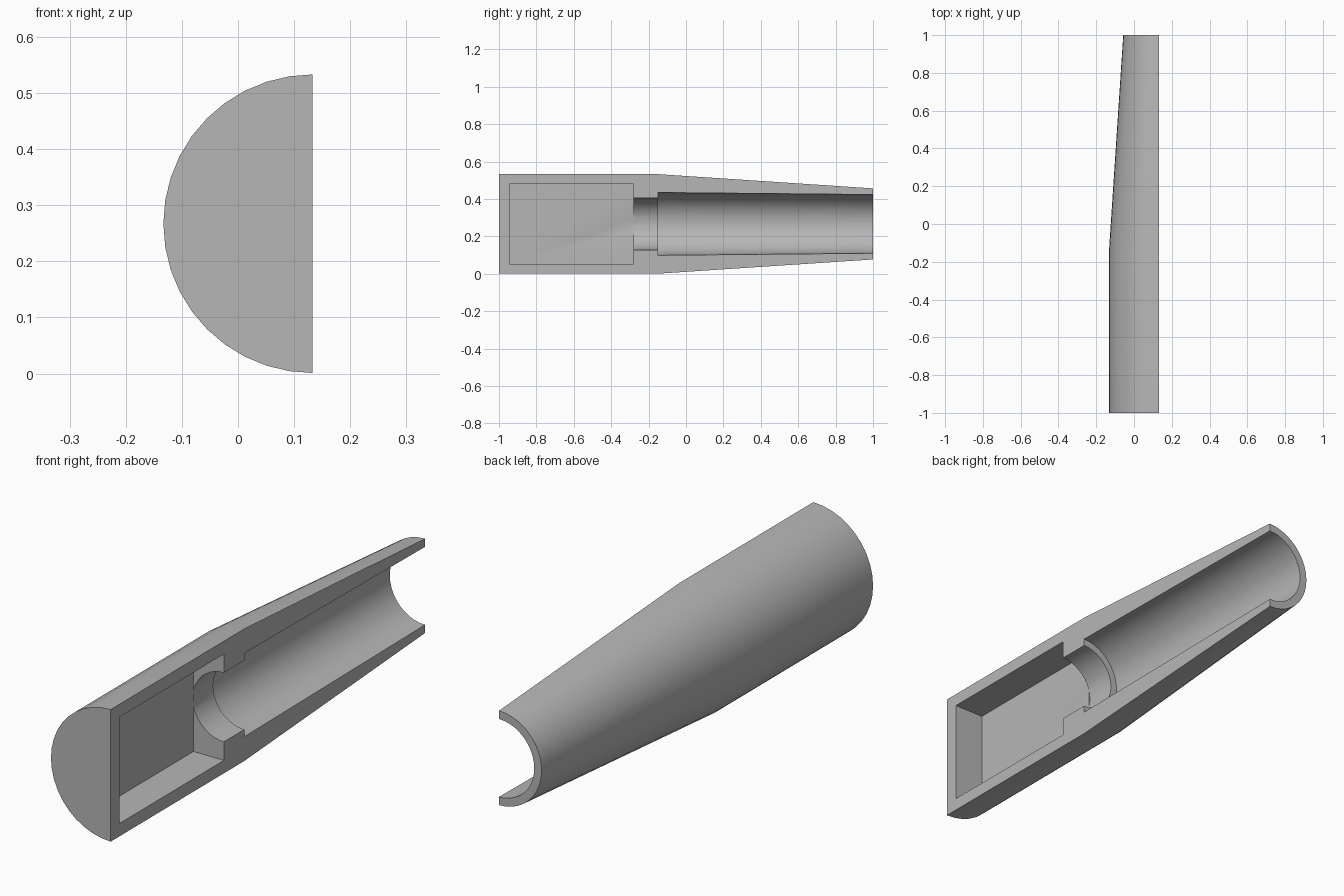
import bpy, bmesh
from math import sin, cos, pi, radians
from mathutils import Vector

cube = bpy.data.objects.get("Cube")
if cube:
    bpy.data.objects.remove(cube)

AXIS_X, AXIS_Z = 0.133, 0.267   # the centre line runs along y in the cut plane

grey = bpy.data.materials.new("plain_grey")
grey.use_nodes = True
color = (0.47, 0.47, 0.47, 1)
grey.diffuse_color = color
grey.node_tree.nodes["Principled BSDF"].inputs["Base Color"].default_value = color


def lathe(name, profile, sweep, steps):
    """Closed solid swept about the centre line from (y, radius) pairs."""
    bm = bmesh.new()
    full = sweep > 1.5 * pi
    count = steps if full else steps + 1
    rings = []
    for y, r in profile:
        angles = [sweep * i / steps for i in range(count)]
        rings.append([bm.verts.new((AXIS_X - r * sin(a), y, AXIS_Z + r * cos(a)))
                      for a in angles])
    for a, b in zip(rings, rings[1:]):
        for i in range(count):
            j = (i + 1) % count
            bm.faces.new((a[i], a[j], b[j], b[i]))
    bm.faces.new(rings[0])
    bm.faces.new(rings[-1])
    return finish(name, bm)


def finish(name, bm):
    bmesh.ops.recalc_face_normals(bm, faces=bm.faces)
    mesh = bpy.data.meshes.new(name)
    bm.to_mesh(mesh)
    bm.free()
    mesh.materials.append(grey)
    obj = bpy.data.objects.new(name, mesh)
    bpy.context.collection.objects.link(obj)
    return obj


def box(name, low, high):
    low, high = Vector(low), Vector(high)
    bm = bmesh.new()
    bmesh.ops.create_cube(bm, size=1)
    for v in bm.verts:
        v.co = (low + high) / 2 + v.co * (high - low)
    return finish(name, bm)


# Half handle: straight rear barrel, then a taper to the open end
shell = lathe("half_handle_shell", [(-1, 0.266), (-0.15, 0.266), (1, 0.19)], pi, 20)

# Hollows: rectangular compartment, narrow neck, long tapered bore
cutters = [
    box("compartment_cutter", (AXIS_X - 0.135, -0.945, 0.053), (0.3, -0.28, 0.481)),
    lathe("neck_cutter", [(-0.2801, 0.139), (-0.1, 0.139)], 2 * pi, 40),
    lathe("bore_cutter", [(-0.15, 0.168), (1.05, 0.1565)], 2 * pi, 40),
]
bpy.context.view_layer.objects.active = shell
shell.select_set(True)
for cutter in cutters:
    cutter.hide_render = True
    mod = shell.modifiers.new(cutter.name, "BOOLEAN")
    mod.operation = "DIFFERENCE"
    mod.solver = "EXACT"
    mod.object = cutter
    bpy.ops.object.modifier_apply(modifier=mod.name)
    bpy.data.objects.remove(cutter)

bpy.ops.object.shade_smooth_by_angle(angle=radians(30))
